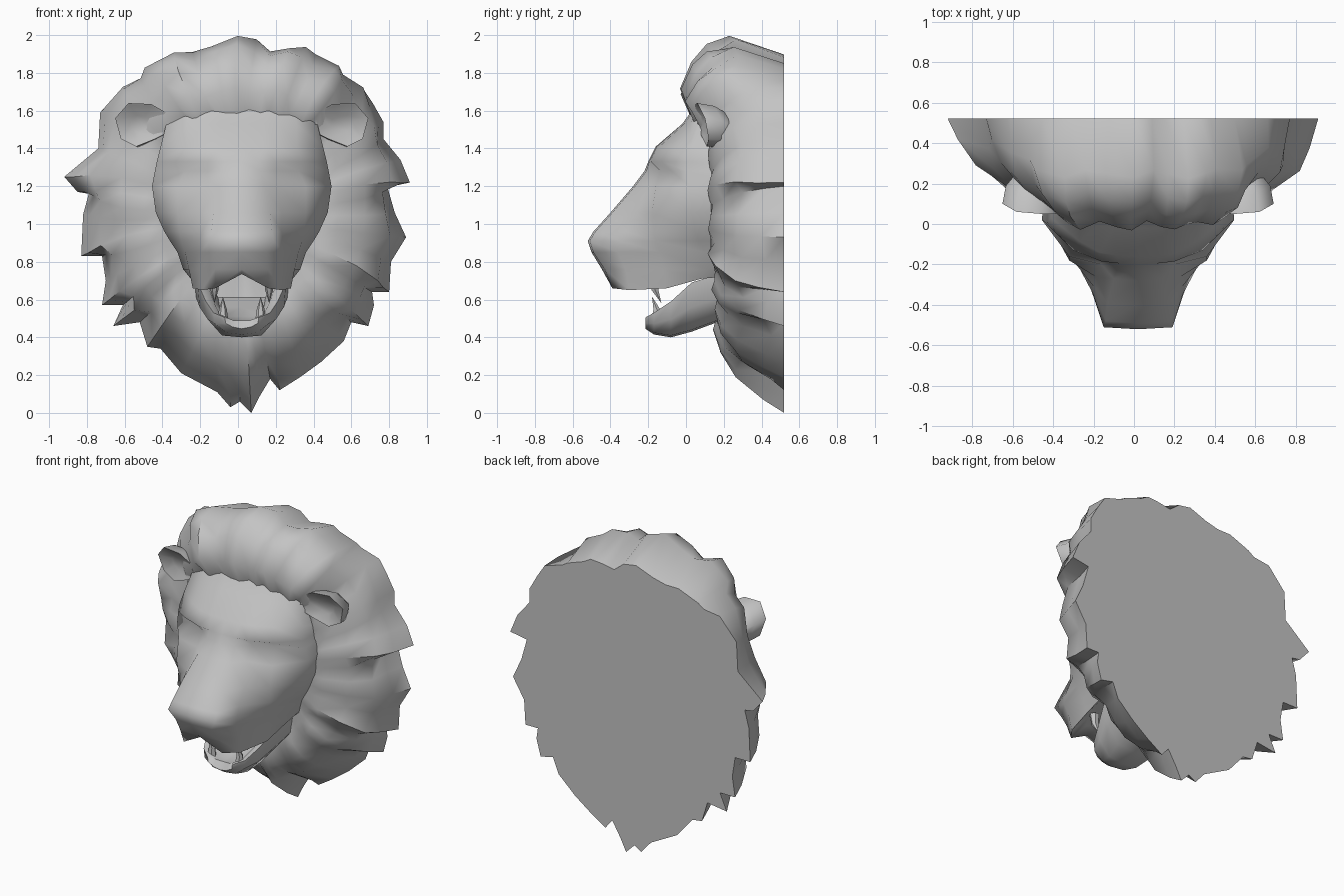
import bpy, bmesh, math, random
from mathutils import Vector

if "Cube" in bpy.data.objects:
    bpy.data.objects.remove(bpy.data.objects["Cube"])

random.seed(4)
CX = 0.02  # the face sits slightly off centre
fur = bpy.data.materials.new("grey_stone")
fur.diffuse_color = (0.55, 0.55, 0.55, 1)
fur.use_nodes = True
fur.node_tree.nodes["Principled BSDF"].inputs["Base Color"].default_value = fur.diffuse_color


def make(name, verts, faces, mirror=False, angle=50):
    bm = bmesh.new()
    vs = [bm.verts.new(v) for v in verts]
    for f in faces:
        bm.faces.new([vs[i] for i in f])
    bmesh.ops.recalc_face_normals(bm, faces=bm.faces)
    me = bpy.data.meshes.new(name)
    bm.to_mesh(me)
    bm.free()
    me.materials.append(fur)
    ob = bpy.data.objects.new(name, me)
    bpy.context.collection.objects.link(ob)
    if mirror:
        ob.location.x = CX
        m = ob.modifiers.new("mirror", 'MIRROR')
        m.use_clip = True
    bpy.ops.object.select_all(action='DESELECT')
    ob.select_set(True)
    bpy.context.view_layer.objects.active = ob
    bpy.ops.object.shade_smooth_by_angle(angle=math.radians(angle))
    return ob


def strips(rows, n, closed):
    """Quads joining consecutive rows of n points."""
    return [(r * n + i, r * n + (i + 1) % n, (r + 1) * n + (i + 1) % n, (r + 1) * n + i)
            for r in range(rows - 1) for i in range(n if closed else n - 1)]


# Mane: tufted outline lofted forward to the face opening
outline = [(0, 2), (.1, 1.98), (.17, 1.91), (.27, 1.93), (.36, 1.94), (.41, 1.9), (.54, 1.84),
           (.56, 1.8), (.68, 1.74), (.72, 1.64), (.77, 1.54), (.77, 1.45), (.86, 1.34),
           (.91, 1.22), (.79, 1.2), (.83, 1.06), (.89, .93), (.81, .8), (.8, .64), (.71, .64),
           (.72, .57), (.69, .46), (.6, .48), (.56, .38), (.44, .27), (.33, .19), (.22, .12),
           (.17, .18), (.11, .08), (.07, 0), (.01, .06), (-.04, .03), (-.11, .11), (-.3, .21),
           (-.41, .34), (-.48, .35), (-.52, .48), (-.66, .46), (-.61, .57), (-.72, .57),
           (-.7, .7), (-.72, .83), (-.83, .83), (-.82, 1.05), (-.79, 1.16), (-.85, 1.17),
           (-.92, 1.25), (-.74, 1.4), (-.73, 1.59), (-.62, 1.74), (-.52, 1.78), (-.5, 1.83),
           (-.34, 1.91), (-.24, 1.91), (-.14, 1.94)]
N = len(outline)
C = Vector((CX, 1.05))
pts = [Vector(p) for p in outline]
soft = [sum((pts[(i + k) % N] for k in range(-2, 3)), Vector((0, 0))) / 5 for i in range(N)]

# (spread, depth) from back to hairline
TOP = [(.76, .52), (1.0, .25), (.95, .13), (.76, .05), (.4, -.01), (0, .04)]
SIDE = [(1, .52), (.92, .40), (.8, .28), (.5, .18), (.2, .13), (0, .13)]
BOTTOM = [(1, .52), (.88, .43), (.68, .28), (.45, .2), (.2, .165), (0, .17)]
SOFTEN = [0, .08, .4, .85, 1, 1]


def opening(d):
    """Face opening: square at the brow, round below."""
    p, rz = (5, .52) if d.y > 0 else (2, .52)
    k = (abs(d.x / .43) ** p + abs(d.y / rz) ** p) ** (-1 / p)
    return C + d * k


verts = []
for k in range(6):
    for i in range(N):
        d = (soft[i] - C).normalized()
        lo, hi = (.6, .93) if d.y > 0 else (.35, .9)
        t = min(1, max(0, (abs(d.y) - lo) / (hi - lo)))
        t = t * t * (3 - 2 * t)
        end = TOP if d.y > 0 else BOTTOM
        s = SIDE[k][0] * (1 - t) + end[k][0] * t
        y = SIDE[k][1] * (1 - t) + end[k][1] * t
        if d.x > 0 and k in (2, 3):  # fuller on one side
            s += .06 * (1 - t)
        inner = opening(d)
        if k == 5 and d.y > .75:  # zigzag fringe
            inner = inner + Vector((0, .015 if i % 2 else -.035))
        p = inner + (pts[i].lerp(soft[i], SOFTEN[k]) - inner) * s
        if 0 < k < 5:  # hair locks
            lock = math.sin(18 * math.atan2(d.y, d.x))
            y += .022 * lock + random.uniform(-.006, .006)
            if d.y > .6:
                p -= d * .02 * (lock + 1) * (k > 1)
        verts.append((p.x, .52 if k == 0 else min(y, .5), p.y))
faces = strips(6, N, True)
faces.append(tuple(range(N)))
verts.append((CX, .24, 1.0))
faces += [(5 * N + i, 5 * N + (i + 1) % N, 6 * N) for i in range(N)]
make("mane", verts, faces, angle=48)

# Head: horizontal slices, z, front y, then x,y of snout edge, snout side, eye, cheek
HEAD = [(1.64, .06, .12, .06, .2, .07, .28, .08, .36, .12),
        (1.53, -.02, .12, -.02, .2, -.01, .29, .02, .40, .07),
        (1.41, -.16, .11, -.155, .19, -.14, .29, -.085, .43, .03),
        (1.33, -.2, .09, -.195, .18, -.185, .32, -.13, .45, .01),
        (1.28, -.22, .1, -.21, .18, -.135, .3, -.075, .46, .01),
        (1.2, -.28, .12, -.27, .18, -.2, .34, -.16, .475, .02),
        (1.06, -.40, .15, -.39, .21, -.26, .34, -.18, .455, .03),
        (.96, -.49, .16, -.48, .21, -.32, .33, -.17, .41, .05),
        (.91, -.52, .17, -.51, .22, -.35, .32, -.16, .38, .07),
        (.85, -.50, .13, -.49, .22, -.36, .3, -.14, .34, .1),
        (.76, -.445, .14, -.43, .22, -.32, .28, -.12, .31, .12),
        (.68, -.40, .14, -.39, .21, -.3, .26, -.1, .27, .08)]
verts = []
for z, y0, xa, ya, xb, yb, xc, yc, xd, yd in HEAD:
    dz = (.055, -.02, -.03, -.02, .03, .05) if z < .7 else (0,) * 6
    row = [(0, y0), (xa, ya), (xb, yb), (xc, yc), (xd, yd), (xd * .95, .3)]
    verts += [(x, y, z + e) for (x, y), e in zip(row, dz)]
R = len(HEAD)
faces = strips(R, 6, False)
# palate
verts += [(0, -.3, .75), (.1, -.3, .72), (.15, -.22, .72), (.18, -.1, .74), (.19, .08, .78), (.18, .3, .78)]
faces += [((R - 1) * 6 + i, (R - 1) * 6 + i + 1, R * 6 + i + 1, R * 6 + i) for i in range(5)]
verts += [(0, .08, .78), (0, .3, .78)]
b = R * 6
faces += [(b, b + 1, b + 2, b + 3), (b, b + 3, b + 4, b + 6), (b + 6, b + 4, b + 5, b + 7)]
make("head", verts, faces, mirror=True, angle=75)

# Lower jaw: y, half width, bottom z, rim z, floor z
JAW = [(-.215, .09, .445, .505, .49), (-.17, .15, .415, .53, .49), (-.08, .19, .40, .59, .51),
       (.03, .235, .43, .69, .56), (.22, .26, .5, .75, .64)]
verts = []
for y, w, zb, zr, zf in JAW:
    verts += [(0, y, zb), (w * .55, y, zb + .01), (w * .95, y, (zb + zr) / 2), (w, y, zr),
              (w * .78, y + .02, zr - .005), (w * .5, y + .03, zf), (0, y + .03, zf)]
faces = strips(5, 7, False) + [tuple(range(7))]
make("lower_jaw", verts, faces, mirror=True, angle=55)


# Fangs: curved cones
def fang(name, x, y, z, tip):
    vs = []
    for f, r in ((0, .03), (.5, .021)):
        vs += [(x + r * math.cos(a * math.pi / 3), y + .012 * f + r * math.sin(a * math.pi / 3),
                z + (tip - z) * f) for a in range(6)]
    vs.append((x, y + .04 * (1 if tip < z else -.5), tip))
    fs = strips(2, 6, True) + [(6 + a, 6 + (a + 1) % 6, 12) for a in range(6)] + [tuple(range(6))]
    make(name, vs, fs, mirror=True)


fang("upper_fangs", .145, -.17, .72, .58)
fang("lower_fangs", .1, -.16, .48, .615)

# Ears: cupped rim with a dished front and rounded back
rim = [Vector(p) for p in [(.38, .07, 1.49), (.4, .05, 1.59), (.48, .05, 1.635), (.6, .06, 1.64),
                           (.67, .1, 1.56), (.64, .12, 1.45), (.56, .11, 1.41), (.46, .09, 1.45)]]
mid = Vector((.53, .08, 1.53))
verts = [mid.lerp(p, .4) + Vector((0, .04, 0)) for p in rim]
verts += [mid.lerp(p, .9) + Vector((0, .005, 0)) for p in rim]
verts += rim
verts += [mid.lerp(p, .95) + Vector((-.01, .09, -.01)) for p in rim]
verts += [mid.lerp(p, .6) + Vector((-.03, .18, -.03)) for p in rim]
faces = strips(5, 8, True) + [tuple(range(8)), tuple(range(32, 40))]
make("ears", verts, faces, mirror=True, angle=60)
